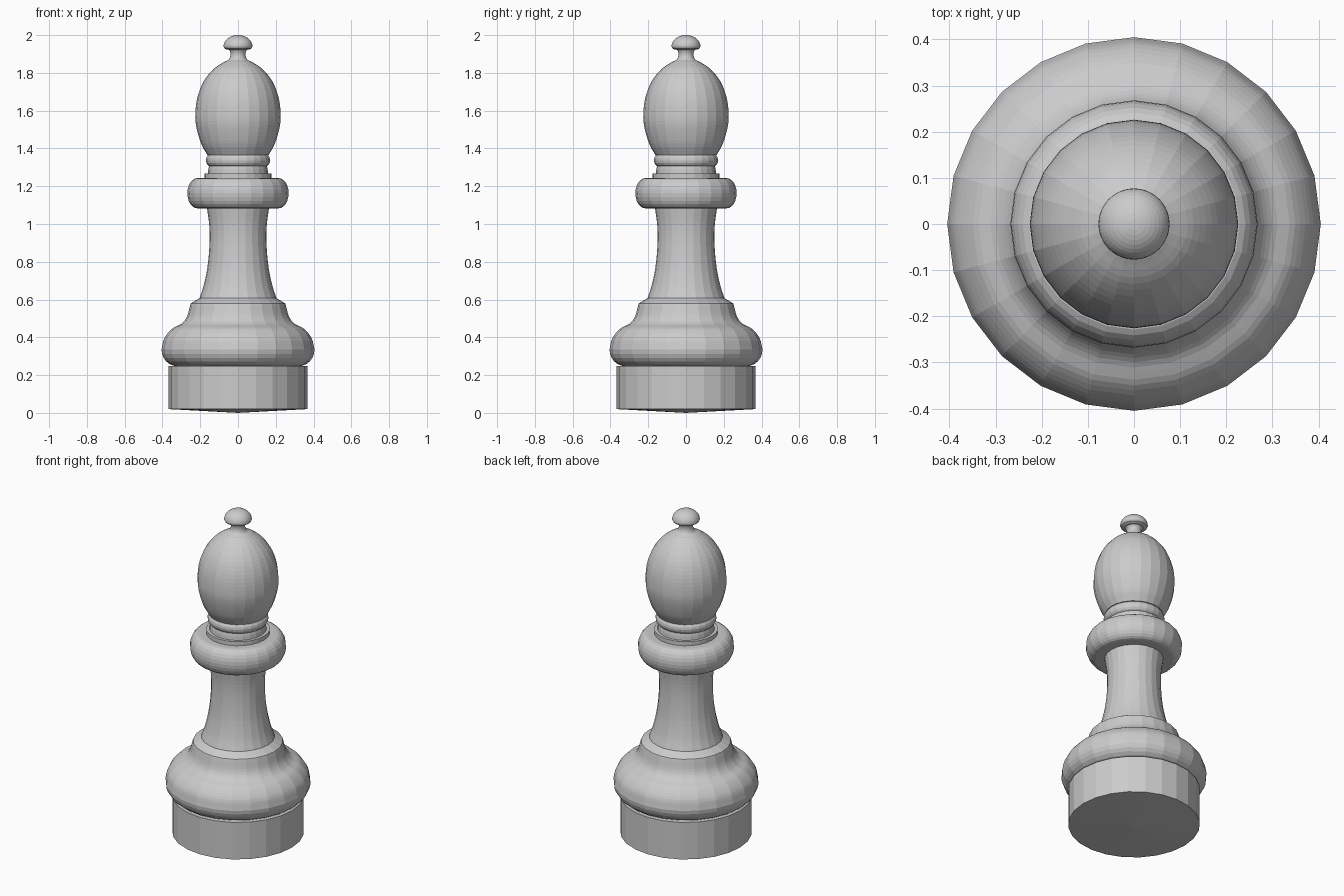
import bpy, bmesh, math
from mathutils import Vector

if "Cube" in bpy.data.objects:
    bpy.data.objects.remove(bpy.data.objects["Cube"])

SIDES = 24

grey = bpy.data.materials.new("pale grey")
grey.use_nodes = True
colour = (0.6, 0.6, 0.6, 1)
grey.diffuse_color = colour
grey.node_tree.nodes["Principled BSDF"].inputs["Base Color"].default_value = colour


def smooth_path(points, steps):
    """Catmull-Rom curve through (radius, height) points."""
    p = [Vector(q) for q in points]
    p = [2 * p[0] - p[1]] + p + [2 * p[-1] - p[-2]]
    path = []
    for a, b, c, d in zip(p, p[1:], p[2:], p[3:]):
        for i in range(steps):
            t = i / steps
            path.append(0.5 * (2 * b + (c - a) * t + (2 * a - 5 * b + 4 * c - d) * t ** 2
                               + (3 * b - a - 3 * c + d) * t ** 3))
    return path + [p[-2]]


def arc(radius, height, rx, rz, start, end, steps):
    """Elliptical arc, angles in degrees from the outward direction."""
    angles = [math.radians(start + (end - start) * i / steps) for i in range(steps + 1)]
    return [(radius + rx * math.cos(a), height + rz * math.sin(a)) for a in angles]


def lathe(name, profile, sides=SIDES):
    """Turn a profile, listed from bottom to top, about the z axis."""
    bm = bmesh.new()
    rings = []
    for r, z in profile:
        if r < 0.001:
            rings.append([bm.verts.new((0, 0, z))] * sides)
        else:
            rings.append([bm.verts.new((r * math.cos(math.tau * i / sides),
                                        r * math.sin(math.tau * i / sides), z))
                          for i in range(sides)])
    for low, high in zip(rings, rings[1:]):
        for i in range(sides):
            j = (i + 1) % sides
            bm.faces.new(list(dict.fromkeys((low[i], low[j], high[j], high[i]))))
    bmesh.ops.recalc_face_normals(bm, faces=bm.faces)
    mesh = bpy.data.meshes.new(name)
    bm.to_mesh(mesh)
    bm.free()
    mesh.materials.append(grey)
    obj = bpy.data.objects.new(name, mesh)
    bpy.context.collection.objects.link(obj)
    return obj


# Foot with a shallow pointed underside
lathe("foot", [(0, 0), (0.367, 0.02), (0.367, 0.247), (0, 0.247)])

# Rounded base sweeping in to a ledge
bulge = arc(0.32, 0.335, 0.085, 0.088, -90, 0, 6)
sweep = smooth_path([(0.405, 0.335), (0.39, 0.395), (0.35, 0.445), (0.30, 0.472),
                     (0.27, 0.51), (0.252, 0.575)], 4)
lathe("base", [(0, 0.247)] + bulge + sweep[1:] + [(0.25, 0.58), (0.205, 0.607), (0, 0.607)])

# Waisted stem
lathe("stem", smooth_path([(0.205, 0.605), (0.183, 0.67), (0.162, 0.77), (0.151, 0.89),
                           (0.152, 0.99), (0.165, 1.09)], 4))

# Wide collar
lathe("collar", [(0, 1.083)] + arc(0.215, 1.163, 0.053, 0.08, -90, 90, 12) + [(0, 1.243)])

# Neck rings
lathe("neck_disc", [(0, 1.24), (0.177, 1.24), (0.177, 1.268), (0, 1.268)])
lathe("neck_core", [(0.16, 1.26), (0.157, 1.29), (0.15, 1.32)])
lathe("neck_ring", [(0, 1.303)] + arc(0.14, 1.337, 0.03, 0.034, -90, 90, 8) + [(0, 1.371)])

# Egg-shaped head running into the finial neck
head = smooth_path([(0.162, 1.365), (0.195, 1.425), (0.22, 1.51), (0.226, 1.58),
                    (0.215, 1.67), (0.182, 1.755), (0.13, 1.82), (0.075, 1.858)], 4)
lathe("head", [(0, 1.365)] + head + [(0, 1.864)])
lathe("finial_neck", smooth_path([(0.073, 1.858), (0.05, 1.87), (0.04, 1.892),
                                  (0.043, 1.915), (0.055, 1.928)], 3))

# Button finial
dome = arc(0, 1.94, 0.077, 0.06, 0, 90, 10)
lathe("finial", [(0, 1.922), (0.06, 1.924), (0.072, 1.93)] + dome, 48)
